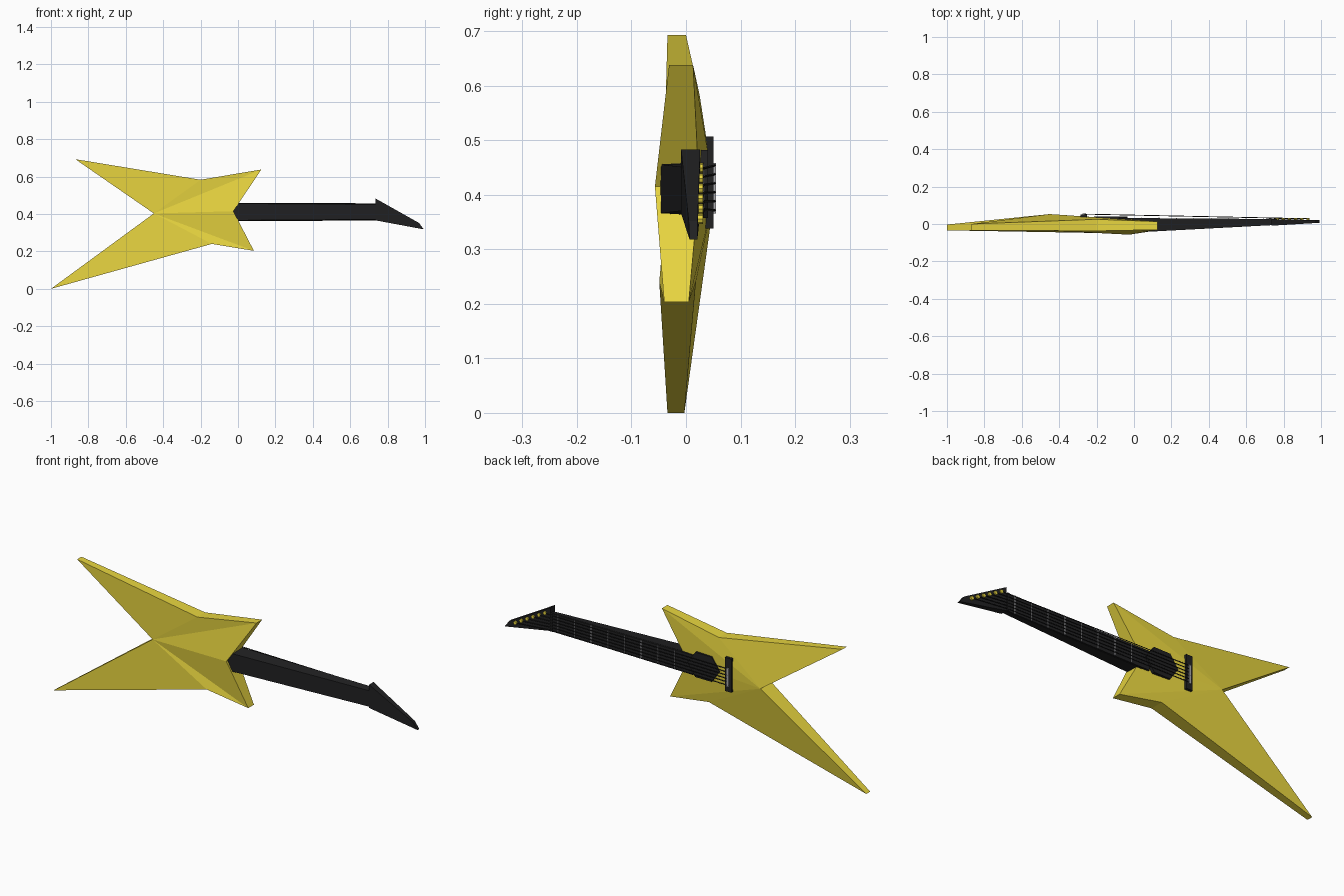
import bpy, bmesh, math
from mathutils import Vector

if "Cube" in bpy.data.objects:
    bpy.data.objects.remove(bpy.data.objects["Cube"])


def material(name, rgb):
    m = bpy.data.materials.new(name)
    m.diffuse_color = (*rgb, 1)
    m.use_nodes = True
    m.node_tree.nodes["Principled BSDF"].inputs["Base Color"].default_value = m.diffuse_color
    return m


YELLOW = material("yellow_paint", (0.80, 0.66, 0.05))
BLACK = material("black_finish", (0.015, 0.015, 0.016))
STEEL = material("steel", (0.40, 0.40, 0.42))


def loft(name, ring_a, ring_b, mat, fan=False):
    """Join two matching rings with side walls and end caps (optionally fanned from point 0)."""
    bm = bmesh.new()
    a = [bm.verts.new(p) for p in ring_a]
    b = [bm.verts.new(p) for p in ring_b]
    n = len(a)
    for i in range(n):
        j = (i + 1) % n
        bm.faces.new((a[i], a[j], b[j], b[i]))
    for ring in (a, b):
        if fan:
            for i in range(1, n - 1):
                bm.faces.new((ring[0], ring[i], ring[i + 1]))
        else:
            bm.faces.new(ring)
    bmesh.ops.recalc_face_normals(bm, faces=bm.faces)
    me = bpy.data.meshes.new(name)
    bm.to_mesh(me)
    bm.free()
    me.materials.append(mat)
    ob = bpy.data.objects.new(name, me)
    bpy.context.collection.objects.link(ob)
    return ob


def box(name, x0, x1, y0, y1, z0, z1, mat):
    ring = [(x0, z0), (x1, z0), (x1, z1), (x0, z1)]
    return loft(name, [(x, y0, z) for x, z in ring], [(x, y1, z) for x, z in ring], mat)


def disc(name, x, z, rx, rz, sides, y0, y1, mat):
    ring = [(x + rx * math.cos(2 * math.pi * i / sides),
             z + rz * math.sin(2 * math.pi * i / sides)) for i in range(sides)]
    return loft(name, [(px, y0, pz) for px, pz in ring], [(px, y1, pz) for px, pz in ring], mat)


def string(name, pts, radius):
    cu = bpy.data.curves.new(name, 'CURVE')
    cu.dimensions = '3D'
    cu.bevel_depth = radius
    cu.bevel_resolution = 0
    cu.use_fill_caps = True
    sp = cu.splines.new('POLY')
    sp.points.add(len(pts) - 1)
    for p, co in zip(sp.points, pts):
        p.co = (*co, 1)
    cu.materials.append(BLACK)
    bpy.context.collection.objects.link(bpy.data.objects.new(name, cu))


# Star-shaped body: x, z, back y, string-side y, starting at the rear notch
outline = [(-0.45, 0.403, -0.035, 0.053), (-0.87, 0.693, -0.034, 0.0),
           (-0.20, 0.583, -0.037, 0.025), (0.125, 0.638, -0.031, 0.013),
           (-0.025, 0.415, -0.057, 0.024), (0.085, 0.203, -0.040, 0.005),
           (-0.14, 0.240, -0.049, 0.018), (-1.0, 0.0, -0.034, -0.003)]
loft("body", [(x, b, z) for x, z, b, f in outline],
     [(x, f, z) for x, z, b, f in outline], YELLOW, fan=True)

# Tapered neck with fretboard on the string side
CZ = 0.411


def section(x, back, front, half_back, half_front):
    return [(x, back, CZ - half_back), (x, back, CZ + half_back),
            (x, front, CZ + half_front), (x, front, CZ - half_front)]


loft("neck", section(-0.03, -0.047, 0.024, 0.045, 0.049),
     section(0.74, -0.006, 0.022, 0.040, 0.046), BLACK)
loft("fretboard", section(-0.06, 0.018, 0.032, 0.048, 0.048),
     section(0.73, 0.018, 0.027, 0.045, 0.045), BLACK)

# Frets and nut
for i in range(8):
    x = 0.692 - 0.093 * i
    top = 0.0322 - 0.0063 * (x + 0.06)
    box(f"fret_{i + 1}", x - 0.002, x + 0.002, top - 0.003, top + 0.0025,
        CZ - 0.045, CZ + 0.045, STEEL)
box("nut", 0.722, 0.734, 0.018, 0.031, CZ - 0.044, CZ + 0.044, BLACK)

# Pointed headstock, thinner toward the tip
head = [(0.735, 0.483), (0.968, 0.352), (0.993, 0.318), (0.735, 0.366)]
loft("headstock", [(x, -0.009 + (x - 0.735) * 0.06, z) for x, z in head],
     [(x, 0.026 - (x - 0.735) * 0.02, z) for x, z in head], BLACK)

# Hexagonal pickup
disc("pickup", -0.125, 0.420, 0.09, 0.072, 6, 0.015, 0.040, BLACK)

# Bridge with steel saddle bar
box("bridge", -0.287, -0.252, 0.030, 0.050, 0.338, 0.507, BLACK)
box("saddle_bar", -0.276, -0.264, 0.048, 0.055, 0.366, 0.458, STEEL)

# Six strings, each ending at a tuning peg along the upper edge of the headstock
for i in range(6):
    px = 0.765 + 0.033 * i
    pz = 0.449 - 0.0187 * i
    disc(f"tuning_peg_{i + 1}", px, pz, 0.009, 0.009, 8, 0.018, 0.031, YELLOW)
    zb = 0.454 - 0.0165 * i
    zn = CZ + 0.0375 - 0.015 * i
    string(f"string_{i + 1}", [(-0.275, 0.053, zb), (0.728, 0.0325, zn), (px, 0.0285, pz)], 0.0022)
